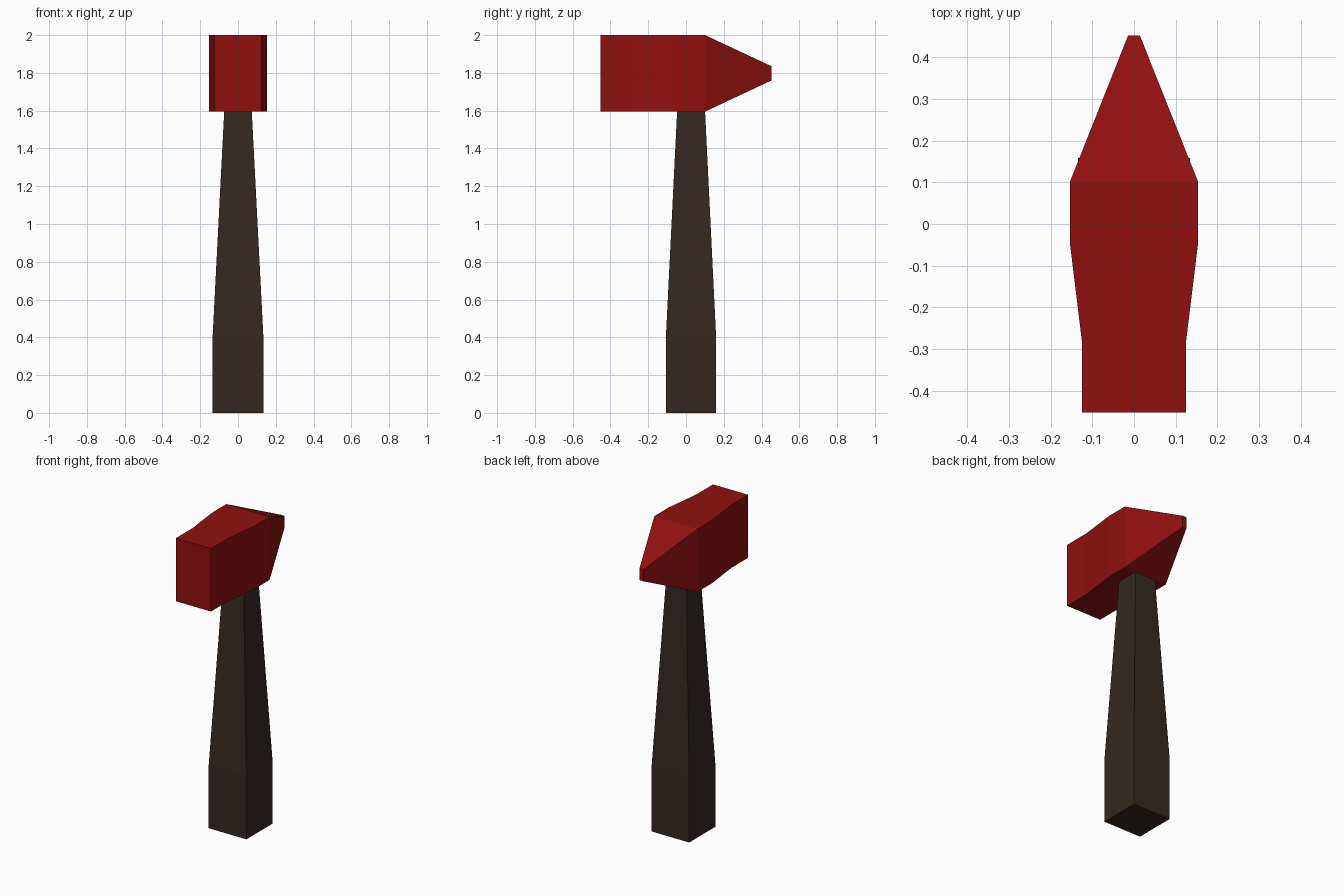
import bpy, bmesh

if "Cube" in bpy.data.objects:
    bpy.data.objects.remove(bpy.data.objects["Cube"])


def material(name, color):
    m = bpy.data.materials.new(name)
    m.diffuse_color = color
    m.use_nodes = True
    m.node_tree.nodes["Principled BSDF"].inputs["Base Color"].default_value = m.diffuse_color
    return m


def loft(name, rings, mat):
    """Skin a row of four-cornered rings and cap both ends."""
    bm = bmesh.new()
    loops = [[bm.verts.new(p) for p in ring] for ring in rings]
    for a, b in zip(loops, loops[1:]):
        for i in range(4):
            j = (i + 1) % 4
            bm.faces.new((a[i], a[j], b[j], b[i]))
    bm.faces.new(loops[0])
    bm.faces.new(loops[-1])
    bmesh.ops.recalc_face_normals(bm, faces=bm.faces)
    mesh = bpy.data.meshes.new(name)
    bm.to_mesh(mesh)
    bm.free()
    mesh.materials.append(mat)
    obj = bpy.data.objects.new(name, mesh)
    bpy.context.collection.objects.link(obj)
    return obj


def handle_ring(z, half, y0, y1):
    return [(-half, y0, z), (half, y0, z), (half, y1, z), (-half, y1, z)]


def head_ring(y, half, z0, z1):
    return [(-half, y, z0), (half, y, z0), (half, y, z1), (-half, y, z1)]


wood = material("dark_wood", (0.035, 0.022, 0.016, 1))
red = material("red_paint", (0.28, 0.005, 0.005, 1))

# Handle: straight square grip, then a taper up to the head
loft("handle", [
    handle_ring(0.0, 0.134, -0.106, 0.159),
    handle_ring(0.41, 0.134, -0.106, 0.159),
    handle_ring(1.596, 0.073, -0.047, 0.101),
], wood)

# Head: striking block, wider middle, wedge-shaped peen at the back
loft("head", [
    head_ring(-0.453, 0.125, 1.595, 2.0),
    head_ring(-0.282, 0.125, 1.595, 2.0),
    head_ring(-0.045, 0.154, 1.595, 2.0),
    head_ring(0.101, 0.154, 1.595, 2.0),
    head_ring(0.453, 0.014, 1.76, 1.835),
], red)
